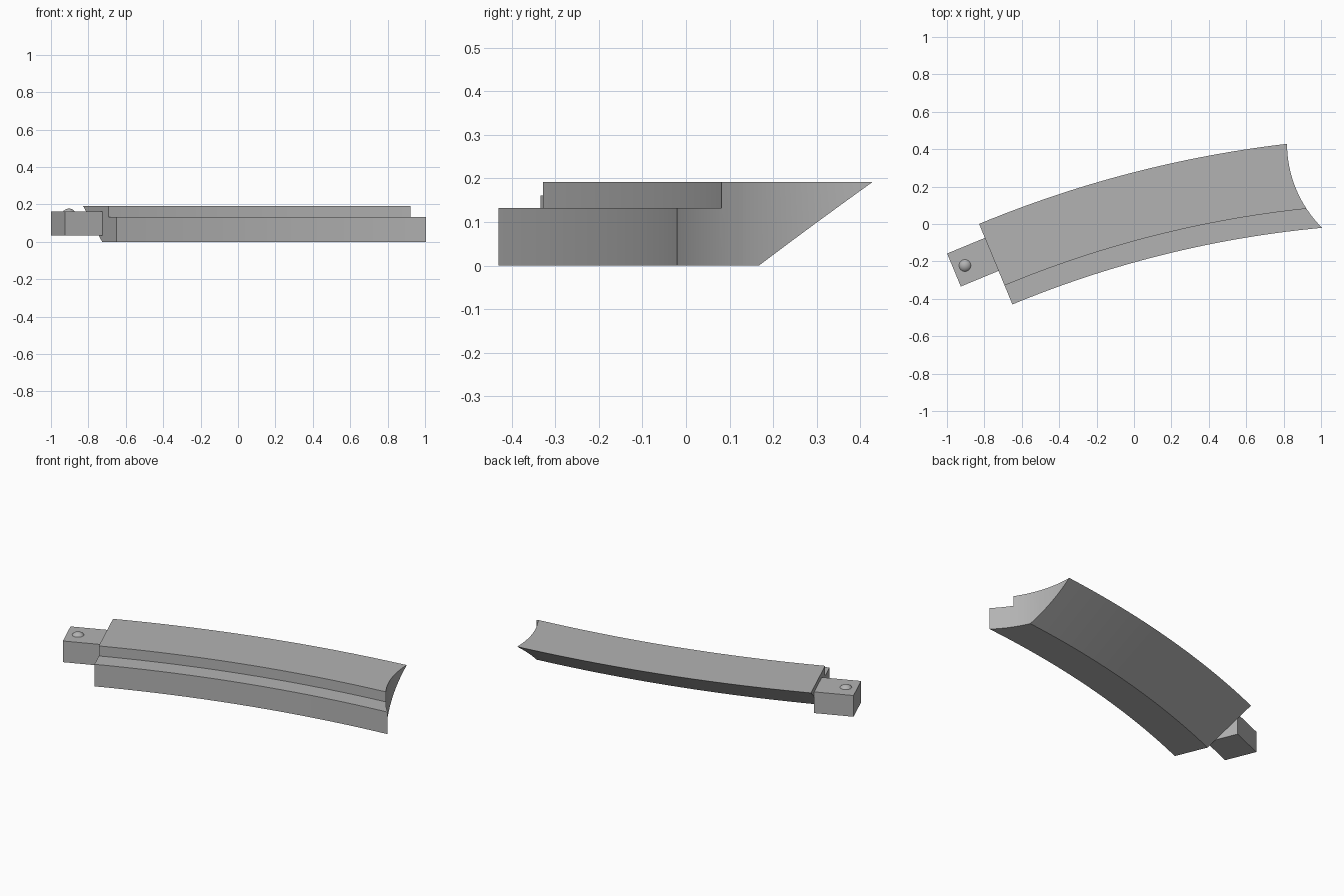
import bpy, bmesh, math
from mathutils import Matrix, Vector

cube = bpy.data.objects.get("Cube")
if cube:
    bpy.data.objects.remove(cube, do_unlink=True)

grey = bpy.data.materials.new("plain grey")
grey.use_nodes = True
colour = (0.45, 0.45, 0.45, 1)
grey.diffuse_color = colour
grey.node_tree.nodes["Principled BSDF"].inputs["Base Color"].default_value = colour


def make(name, bm):
    bmesh.ops.recalc_face_normals(bm, faces=bm.faces)
    mesh = bpy.data.meshes.new(name)
    bm.to_mesh(mesh)
    bm.free()
    obj = bpy.data.objects.new(name, mesh)
    bpy.context.collection.objects.link(obj)
    mesh.materials.append(grey)
    return obj


def activate(obj):
    bpy.ops.object.select_all(action="DESELECT")
    obj.select_set(True)
    bpy.context.view_layer.objects.active = obj


START = math.radians(22.5)
END = math.radians(2.8)
RADIUS = 5.7
corner = Vector((-0.65, -0.43, 0))
outward = Vector((-math.sin(START), math.cos(START), 0))
centre = corner - outward * RADIUS

# Curved rail: stepped front, sloping back, swept along an arc
profile = [(0, 0), (0.2, 0), (0.466, 0.192), (0.11, 0.192), (0.11, 0.132), (0, 0.132)]
steps = 40
bm = bmesh.new()
rings = []
for i in range(steps + 1):
    a = START + (END - START) * i / steps
    ring_dir = Vector((-math.sin(a), math.cos(a), 0))
    rings.append([bm.verts.new(centre + ring_dir * (RADIUS + r) + Vector((0, 0, z)))
                  for r, z in profile])
for r0, r1 in zip(rings, rings[1:]):
    for j in range(len(profile)):
        k = (j + 1) % len(profile)
        bm.faces.new((r0[j], r0[k], r1[k], r1[j]))
bm.faces.new(rings[0])
bm.faces.new(rings[-1])
rail = make("curved_rail", bm)

# Round hollow cut into the far end
bm = bmesh.new()
bmesh.ops.create_cone(bm, cap_ends=True, segments=128, radius1=0.637, radius2=0.637,
                      depth=1, matrix=Matrix.Translation((1.455, 0.431, 0.1)))
cutter = make("end_cutter", bm)
cutter.hide_render = True
cut = rail.modifiers.new("end hollow", "BOOLEAN")
cut.operation = "DIFFERENCE"
cut.solver = "EXACT"
cut.object = cutter
activate(rail)
bpy.ops.object.modifier_apply(modifier=cut.name)
bpy.data.objects.remove(cutter, do_unlink=True)
bpy.ops.object.shade_smooth_by_angle(angle=math.radians(25))

# Square tab on the near end
bm = bmesh.new()
bmesh.ops.create_cube(bm, size=1, matrix=Matrix.Translation((-0.861, -0.204, 0.098))
                      @ Matrix.Rotation(START, 4, "Z")
                      @ Matrix.Diagonal((0.22, 0.191, 0.127, 1)))
make("end_tab", bm)

# Low domed stud on the tab
bm = bmesh.new()
bmesh.ops.create_uvsphere(bm, u_segments=32, v_segments=24, radius=0.039,
                          matrix=Matrix.Translation((-0.904, -0.222, 0.139)))
bmesh.ops.bisect_plane(bm, geom=bm.verts[:] + bm.edges[:] + bm.faces[:],
                       plane_co=(0, 0, 0.155), plane_no=(0, 0, 1), clear_inner=True)
stud = make("tab_stud", bm)
activate(stud)
bpy.ops.object.shade_smooth_by_angle(angle=math.radians(30))
